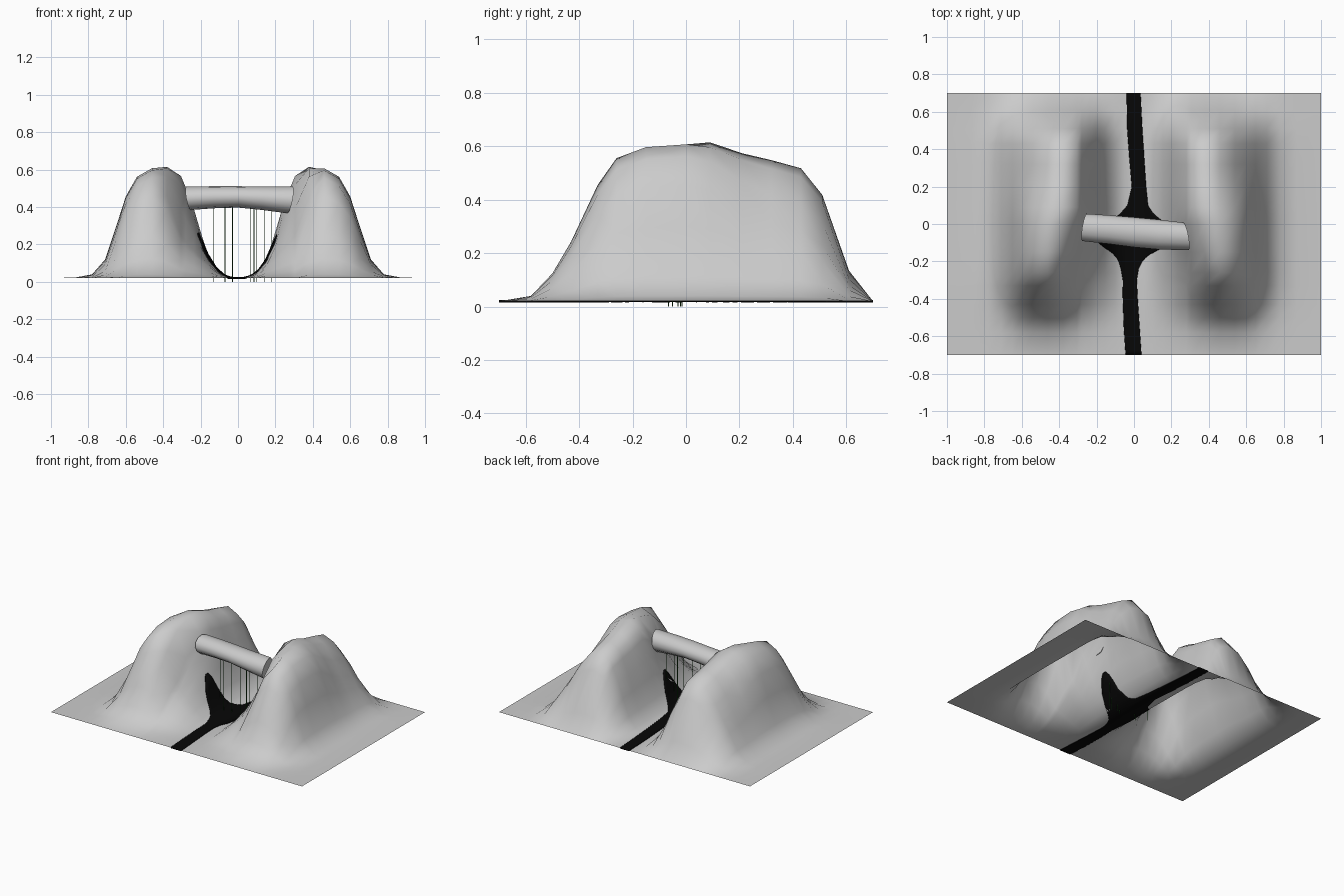
import bpy, bmesh, math

if "Cube" in bpy.data.objects:
    bpy.data.objects.remove(bpy.data.objects["Cube"])

BASE = 0.02

# hill profiles: (position, height); the x profile is mirrored for the second hill
PX = [(0, 0), (.05, .004), (.10, .03), (.155, .11), (.20, .25), (.235, .37), (.28, .49), (.305, .55),
      (.38, .60), (.46, .585), (.54, .54), (.60, .435), (.65, .28), (.71, .10), (.78, .02), (.87, .003), (1, 0)]
PY = [(-.7, 0), (-.58, .02), (-.5, .105), (-.43, .225), (-.33, .44), (-.26, .54), (-.15, .585), (0, .60),
      (.09, .595), (.21, .555), (.32, .53), (.43, .50), (.51, .40), (.61, .115), (.7, 0)]
# ridge wanders: inner edge retreats at the front, outer edge at the back
FRONT = [(-.7, .11), (-.25, .11), (-.1, .05), (.08, 0), (1, 0)]
BACK = [(-.7, 0), (.05, 0), (.35, .06), (1, .06)]


def lerp(table, t, k=1):
    for a, b in zip(table, table[1:]):
        if t <= b[0]:
            f = (t - a[0]) / (b[0] - a[0])
            return a[k] + f * (b[k] - a[k])
    return table[-1][k]


def height(x, y):
    x = abs(x)
    u = (x - lerp(FRONT, y) * math.exp(-((x - .34) / .14) ** 2)
         + lerp(BACK, y) * math.exp(-((x - .52) / .12) ** 2))
    return BASE + lerp(PX, max(u, 0)) * lerp(PY, y) / .60


def surface(x, y):
    """Height on the actual terrain grid."""
    column = [(p[0], lerp([(q[0], height(q[0], p[0])) for q in PX], abs(x))) for p in PY]
    return lerp(column, y)


def material(name, col):
    m = bpy.data.materials.new(name)
    m.diffuse_color = (*col, 1)
    m.use_nodes = True
    m.node_tree.nodes["Principled BSDF"].inputs["Base Color"].default_value = m.diffuse_color
    return m


def lofted(name, rows, closed=False, mat=None):
    """Bridge equal-length rows of points; closed rows get end caps."""
    bm = bmesh.new()
    vs = [[bm.verts.new(p) for p in r] for r in rows]
    n = len(rows[0])
    for a, b in zip(vs, vs[1:]):
        for i in range(n if closed else n - 1):
            j = (i + 1) % n
            bm.faces.new((a[i], a[j], b[j], b[i]))
    if closed:
        bm.faces.new(vs[0])
        bm.faces.new(vs[-1])
    bmesh.ops.recalc_face_normals(bm, faces=bm.faces)
    if not closed and sum(f.normal.z for f in bm.faces) < 0:
        bmesh.ops.reverse_faces(bm, faces=bm.faces)
    me = bpy.data.meshes.new(name)
    bm.to_mesh(me)
    bm.free()
    ob = bpy.data.objects.new(name, me)
    bpy.context.collection.objects.link(ob)
    if mat:
        me.materials.append(mat)
    bpy.context.view_layer.objects.active = ob
    ob.select_set(True)
    bpy.ops.object.shade_smooth_by_angle(angle=math.radians(60))
    ob.select_set(False)
    return ob


# ground sheet with the two hills
xs = sorted({s * p[0] for p in PX for s in (-1, 1)})
lofted("terrain", [[(x, p[0], height(x, p[0])) for x in xs] for p in PY])

# dark path through the valley, flaring up the walls under the log: (y, left, right)
PATH = [(-.7, -.045, .04), (-.55, -.055, .03), (-.4, -.06, .02), (-.3, -.06, .015), (-.24, -.07, .025),
        (-.19, -.085, .05), (-.155, -.115, .095), (-.125, -.16, .16), (-.09, -.2, .2), (-.05, -.22, .215),
        (-.01, -.19, .19), (.025, -.11, .14), (.06, -.07, .1), (.1, -.035, .075), (.2, -.012, .065),
        (.35, -.025, .055), (.5, -.036, .045), (.7, -.04, .035)]
rows = []
for i in range(71):
    y = -.7 + i * .02
    l, r = lerp(PATH, y, 1), lerp(PATH, y, 2)
    rows.append([(x, y, surface(x, y)) for x in (l + (r - l) * k / 16 for k in range(17))])
path = lofted("path", rows, mat=material("path_dark", (.002, .002, .002)))
mod = path.modifiers.new("thickness", 'SOLIDIFY')
mod.thickness, mod.offset = .008, 0

# log bridge: (x, y, z, half width, half height, end slant)
LOG = [(-.265, -.018, .447, .073, .063, -.012), (-.13, -.03, .452, .077, .059, 0), (0, -.044, .454, .08, .057, 0),
       (.13, -.056, .447, .08, .063, 0), (.278, -.066, .438, .074, .072, .014)]
N = 12
lofted("log_bridge", [[(x - s * math.cos(a) + s * math.sin(a), y + ry * math.cos(a), z + rz * math.sin(a))
                       for a in (2 * math.pi * k / N for k in range(N))]
                      for x, y, z, ry, rz, s in LOG], closed=True)

# hanging vines
green = material("vine_green", (.01, .08, .01))
VINES = [(-.13, -.015), (-.07, -.065), (-.03, -.03), (.065, -.065), (.085, -.02),
         (.10, -.05), (.14, -.065), (.18, -.03)]
for vx, vy in VINES:
    ring = [(vx + .002 * math.cos(k * math.pi / 2), vy + .002 * math.sin(k * math.pi / 2)) for k in range(4)]
    lofted("vine", [[(a, b, z) for a, b in ring] for z in (0, .41)], closed=True, mat=green)
